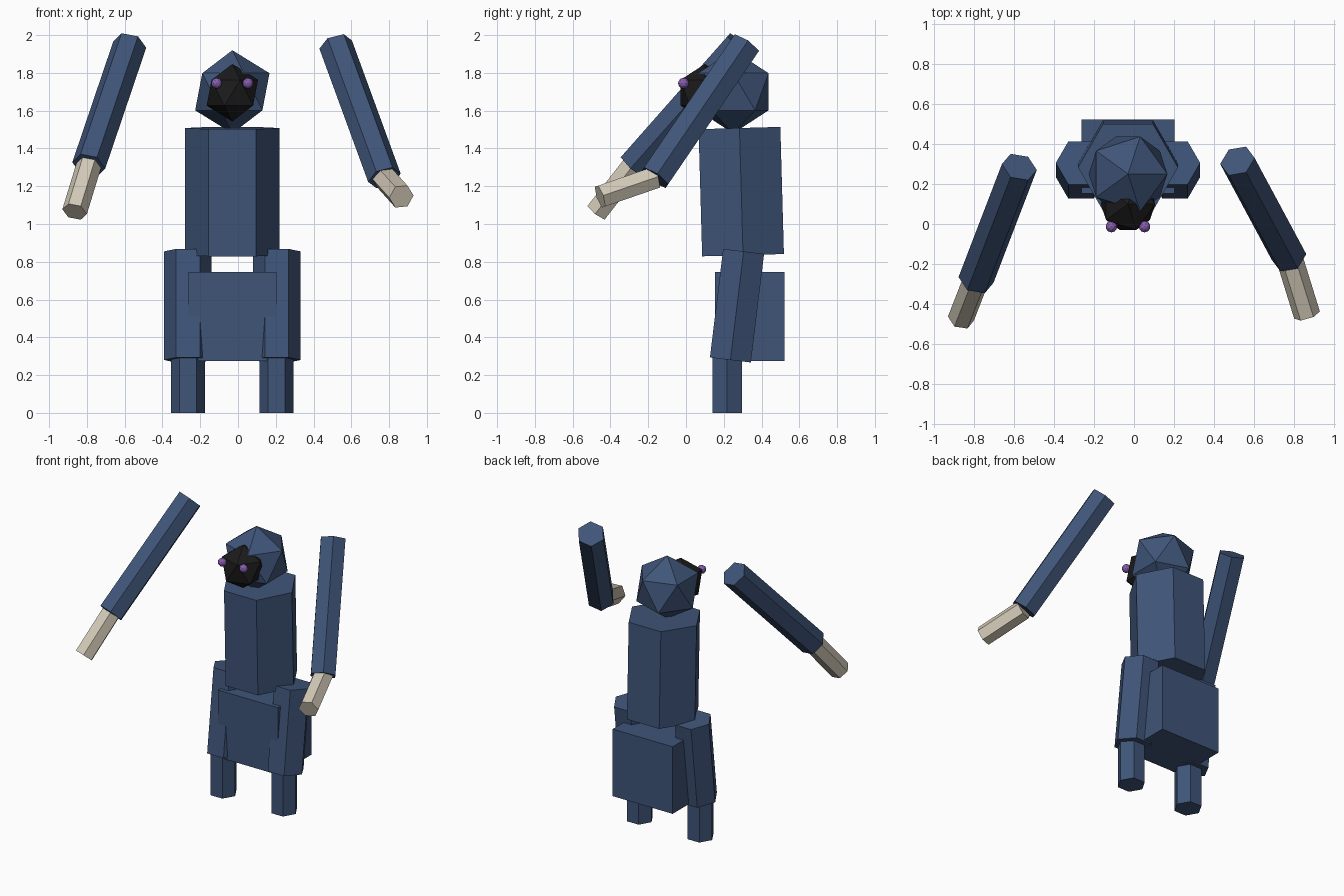
import bpy, bmesh, math
from mathutils import Vector

if "Cube" in bpy.data.objects:
    bpy.data.objects.remove(bpy.data.objects["Cube"])


def material(name, rgb):
    m = bpy.data.materials.new(name)
    m.use_nodes = True
    m.diffuse_color = (*rgb, 1)
    node = m.node_tree.nodes["Principled BSDF"]
    node.inputs["Base Color"].default_value = (*rgb, 1)
    node.inputs["Roughness"].default_value = 0.8
    return m


blue = material("navy blue", (0.05, 0.09, 0.19))
bone = material("pale bone", (0.65, 0.59, 0.48))
black = material("soot black", (0.011, 0.011, 0.011))
purple = material("eye purple", (0.24, 0.11, 0.42))


def add_object(name, bm, mat):
    bmesh.ops.recalc_face_normals(bm, faces=bm.faces)
    mesh = bpy.data.meshes.new(name)
    bm.to_mesh(mesh)
    bm.free()
    mesh.materials.append(mat)
    obj = bpy.data.objects.new(name, mesh)
    bpy.context.collection.objects.link(obj)
    return obj


def hex_prism(name, start, end, radius, mat):
    """Six-sided prism between two points, one corner turned towards x."""
    a, b = Vector(start), Vector(end)
    d = (b - a).normalized()
    u = (Vector((1, 0, 0)) - d * d.x).normalized()
    v = d.cross(u)
    bm = bmesh.new()
    rings = []
    for p in (a, b):
        angles = [math.tau * i / 6 for i in range(6)]
        rings.append([bm.verts.new(p + radius * (u * math.cos(t) + v * math.sin(t)))
                      for t in angles])
    low, high = rings
    bm.faces.new(low)
    bm.faces.new(high)
    for i in range(6):
        j = (i + 1) % 6
        bm.faces.new((low[i], low[j], high[j], high[i]))
    return add_object(name, bm, mat)


def ball(name, centre, radius, mat, detail=1):
    bm = bmesh.new()
    bmesh.ops.create_icosphere(bm, subdivisions=detail, radius=radius)
    bmesh.ops.translate(bm, verts=bm.verts, vec=centre)
    return add_object(name, bm, mat)


def box(name, low, high, mat):
    low, high = Vector(low), Vector(high)
    bm = bmesh.new()
    bmesh.ops.create_cube(bm, size=1)
    bmesh.ops.scale(bm, verts=bm.verts, vec=high - low)
    bmesh.ops.translate(bm, verts=bm.verts, vec=(low + high) / 2)
    return add_object(name, bm, mat)


MID = -0.03  # body centre line

# Body
hex_prism("torso", (MID, 0.302, 0.835), (MID, 0.283, 1.508), 0.25, blue)
box("pelvis", (-0.262, 0.153, 0.275), (0.203, 0.522, 0.745), blue)

# Head, face and eyes
ball("head", (MID, 0.25, 1.70), 0.22, blue)
ball("face", (MID, 0.10, 1.695), 0.152, black)

for side, s in (("left", 1), ("right", -1)):
    ball(side + "_eye", (MID + 0.083 * s, -0.013, 1.745), 0.029, purple, 2)
    # Legs
    x = MID + 0.235 * s
    hex_prism(side + "_thigh", (x, 0.235, 0.28), (x, 0.305, 0.855), 0.126, blue)
    hex_prism(side + "_shin", (x, 0.218, 0), (x, 0.218, 0.30), 0.09, blue)

# Detached arms: shoulder, wrist and fingertip points
arms = {
    "left": ((0.517, 0.315, 1.95), (0.775, -0.165, 1.245), (0.865, -0.455, 1.145)),
    "right": ((-0.573, 0.285, 1.95), (-0.79, -0.28, 1.31), (-0.865, -0.472, 1.065)),
}
for side, (shoulder, wrist, tip) in arms.items():
    hex_prism(side + "_arm", shoulder, wrist, 0.09, blue)
    hex_prism(side + "_hand", wrist, tip, 0.067, bone)
